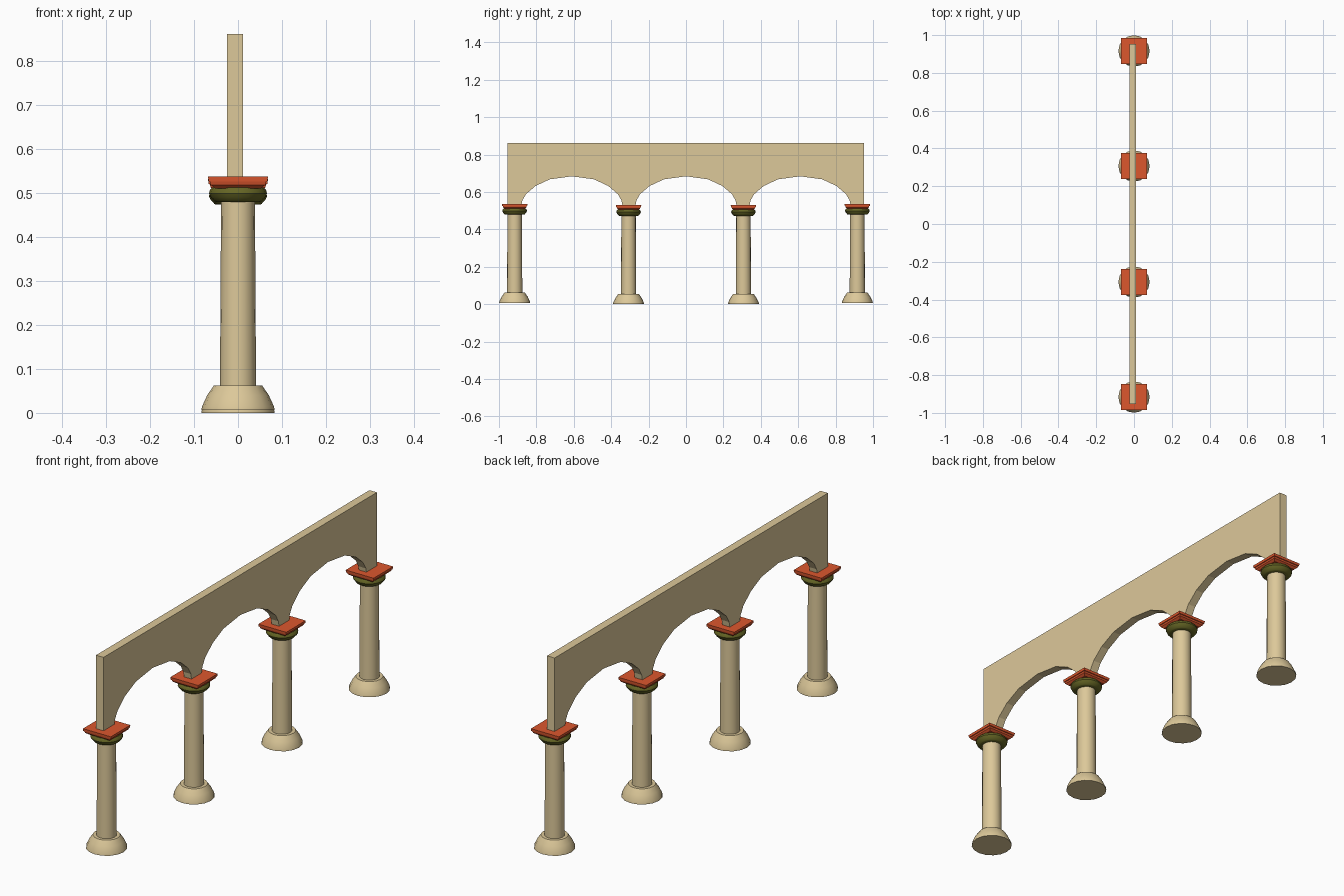
import bpy, bmesh, math

if "Cube" in bpy.data.objects:
    bpy.data.objects.remove(bpy.data.objects["Cube"])


def material(name, color):
    m = bpy.data.materials.new(name)
    m.diffuse_color = (*color, 1)
    m.use_nodes = True
    m.node_tree.nodes["Principled BSDF"].inputs["Base Color"].default_value = m.diffuse_color
    return m


STONE = material("sandstone", (0.72, 0.58, 0.32))
RED = material("terracotta red", (0.72, 0.095, 0.027))
GREEN = material("olive green", (0.13, 0.13, 0.018))


def finish(bm, name, mat, smooth=None):
    bmesh.ops.recalc_face_normals(bm, faces=bm.faces)
    mesh = bpy.data.meshes.new(name)
    bm.to_mesh(mesh)
    bm.free()
    mesh.materials.append(mat)
    obj = bpy.data.objects.new(name, mesh)
    bpy.context.collection.objects.link(obj)
    if smooth:
        bpy.ops.object.select_all(action='DESELECT')
        obj.select_set(True)
        bpy.context.view_layer.objects.active = obj
        bpy.ops.object.shade_smooth_by_angle(angle=math.radians(smooth))
    return obj


def stack(name, profile, y, z, mat, sides=16, smooth=35):
    """Capped rings of (radius, height); four sides makes a square block."""
    bm = bmesh.new()
    rings = []
    turn = math.pi / 4 if sides == 4 else 0
    scale = math.sqrt(2) if sides == 4 else 1
    for r, h in profile:
        ring = []
        for i in range(sides):
            a = turn + 2 * math.pi * i / sides
            ring.append(bm.verts.new((r * scale * math.cos(a),
                                      y + r * scale * math.sin(a), z + h)))
        rings.append(ring)
    for lo, hi in zip(rings, rings[1:]):
        for i in range(sides):
            j = (i + 1) % sides
            bm.faces.new((lo[i], lo[j], hi[j], hi[i]))
    bm.faces.new(rings[0])
    bm.faces.new(rings[-1])
    return finish(bm, name, mat, smooth)


# Columns: the outer pair stands slightly higher than the inner pair
BASE = [(0.083, 0), (0.082, 0.008), (0.070, 0.034), (0.055, 0.056)]
SHAFT = [(0.041, 0.05), (0.0385, 0.478)]
CUSHION = [(0.05, 0.473), (0.054, 0.475), (0.062, 0.484), (0.066, 0.492),
           (0.064, 0.500), (0.058, 0.506)]
SLAB = [(0.052, 0.504), (0.062, 0.512), (0.064, 0.519),
        (0.067, 0.520), (0.068, 0.531)]
for n, (y, z) in enumerate([(-0.916, 0.006), (-0.307, 0), (0.307, 0), (0.916, 0.006)], 1):
    stack(f"column_base_{n}", BASE, y, z, STONE)
    stack(f"column_shaft_{n}", SHAFT, y, z, STONE)
    stack(f"capital_cushion_{n}", CUSHION, y, z, GREEN)
    stack(f"capital_slab_{n}", SLAB, y, z, RED, sides=4, smooth=None)

# Arcade wall: one outline with three arches, extruded through its thickness
X0, X1, TOP, FOOT = -0.025, 0.0115, 0.861, 0.53
HALF_ARCH = [(-0.27, FOOT), (-0.265, 0.555), (-0.246, 0.588),
             (-0.195, 0.632), (-0.118, 0.668)]
arch = HALF_ARCH + [(0, 0.684)] + [(-y, z) for y, z in reversed(HALF_ARCH)]
outline = [(-0.954, TOP), (-0.954, FOOT)]
for centre in (-0.61, 0, 0.61):
    outline += [(centre + y, z) for y, z in arch]
outline += [(0.952, FOOT), (0.952, TOP)]
bm = bmesh.new()
face = bm.faces.new([bm.verts.new((X0, y, z)) for y, z in outline])
new = bmesh.ops.extrude_face_region(bm, geom=[face], use_keep_orig=True)["geom"]
bmesh.ops.translate(bm, vec=(X1 - X0, 0, 0),
                    verts=[v for v in new if isinstance(v, bmesh.types.BMVert)])
bmesh.ops.triangulate(bm, faces=[f for f in bm.faces if len(f.verts) > 4])
finish(bm, "arcade_wall", STONE)
